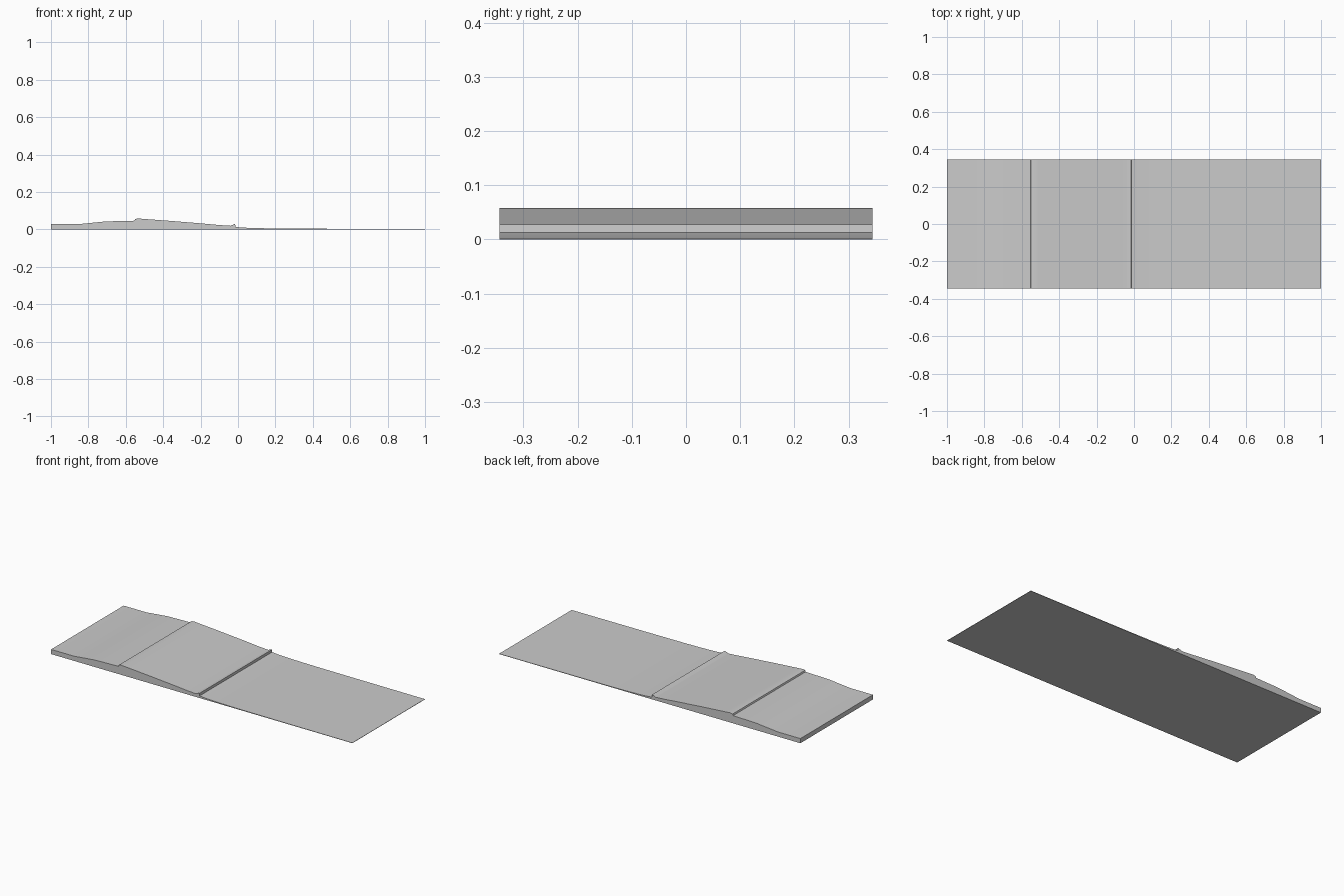
import bpy
import bmesh
import math

cube = bpy.data.objects.get("Cube")
if cube:
    bpy.data.objects.remove(cube, do_unlink=True)

HALF_WIDTH = 0.344

# Top contour along the length (x, z): raised end, step, long slope, lip, thin sheet
TOP = [
    (-1.0, 0.028), (-0.85, 0.028), (-0.79, 0.034), (-0.71, 0.042), (-0.64, 0.044),
    (-0.553, 0.046), (-0.55, 0.055), (-0.535, 0.058), (-0.51, 0.056),
    (-0.36, 0.045), (-0.2, 0.032), (-0.1, 0.023), (-0.04, 0.019),
    (-0.022, 0.027), (-0.015, 0.028), (-0.014, 0.013),
    (0.03, 0.009), (0.09, 0.007), (0.17, 0.005), (0.27, 0.004), (0.5, 0.003), (1.0, 0.002),
]

# Plain grey finish
grey = bpy.data.materials.new("plain grey")
grey.use_nodes = True
color = (0.6, 0.6, 0.6, 1.0)
grey.diffuse_color = color
grey.node_tree.nodes["Principled BSDF"].inputs["Base Color"].default_value = color

# Contoured slab: side profile extruded across the width
bm = bmesh.new()
outline = [(1.0, 0.0), (-1.0, 0.0)] + TOP
verts = [bm.verts.new((x, -HALF_WIDTH, z)) for x, z in outline]
side = bm.faces.new(verts)
result = bmesh.ops.extrude_face_region(bm, geom=[side])
moved = [v for v in result["geom"] if isinstance(v, bmesh.types.BMVert)]
bmesh.ops.translate(bm, verts=moved, vec=(0, 2 * HALF_WIDTH, 0))
if not any(abs(f.normal.y) > 0.9 and f.calc_center_median().y < -0.3 for f in bm.faces):
    bm.faces.new(verts)
bmesh.ops.recalc_face_normals(bm, faces=bm.faces)

mesh = bpy.data.meshes.new("contoured_slab")
bm.to_mesh(mesh)
bm.free()
mesh.materials.append(grey)
slab = bpy.data.objects.new("contoured_slab", mesh)
bpy.context.collection.objects.link(slab)

# Smooth the gentle slopes, keep the steps crisp
bpy.ops.object.select_all(action="DESELECT")
slab.select_set(True)
bpy.context.view_layer.objects.active = slab
bpy.ops.object.shade_smooth_by_angle(angle=math.radians(20))
